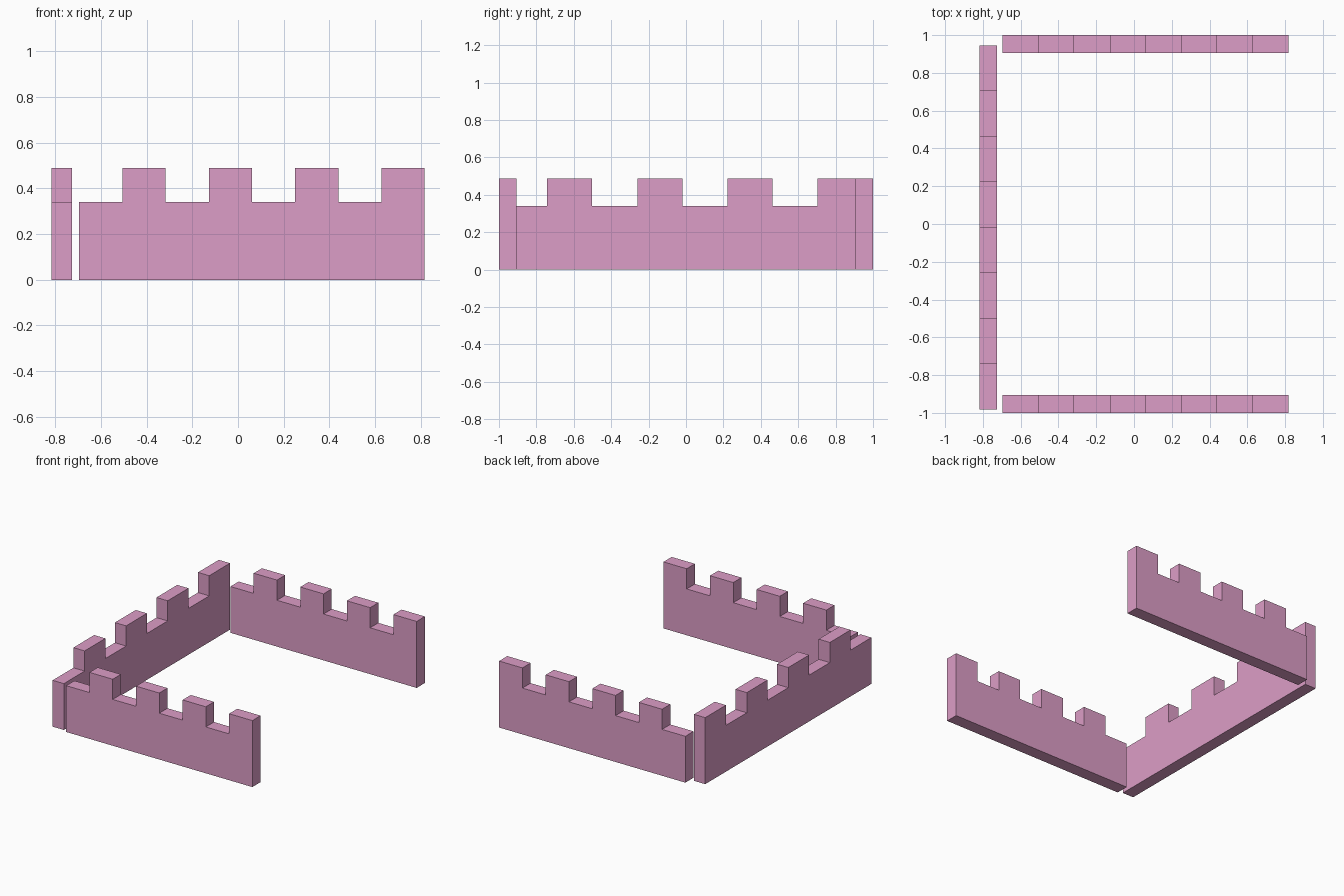
import bpy
import bmesh
from mathutils import Matrix, Vector

if "Cube" in bpy.data.objects:
    bpy.data.objects.remove(bpy.data.objects["Cube"])

LOW, HIGH, STEPS = 0.34, 0.488, 8

pink = bpy.data.materials.new("pink_stone")
pink.diffuse_color = (0.72, 0.34, 0.57, 1)
pink.use_nodes = True
pink.node_tree.nodes["Principled BSDF"].inputs["Base Color"].default_value = pink.diffuse_color


def battlement(name, start, length, thickness, turn=0.0):
    """Extrude a notched profile running along local +x, thick along local +y."""
    step = length / STEPS
    profile = [(0, 0)]
    for i in range(STEPS):
        z = HIGH if i % 2 else LOW
        profile += [(i * step, z), ((i + 1) * step, z)]
    profile.append((length, 0))

    bm = bmesh.new()
    face = bm.faces.new([bm.verts.new((x, 0, z)) for x, z in profile])
    grown = bmesh.ops.extrude_face_region(bm, geom=[face], use_keep_orig=True)
    moved = [v for v in grown["geom"] if isinstance(v, bmesh.types.BMVert)]
    bmesh.ops.translate(bm, verts=moved, vec=(0, thickness, 0))
    bm.transform(Matrix.Translation(Vector(start)) @ Matrix.Rotation(turn, 4, "Z"))
    bmesh.ops.recalc_face_normals(bm, faces=bm.faces)

    mesh = bpy.data.meshes.new(name)
    bm.to_mesh(mesh)
    bm.free()
    mesh.materials.append(pink)
    obj = bpy.data.objects.new(name, mesh)
    bpy.context.collection.objects.link(obj)
    return obj


# Front and back walls, parallel to x
battlement("front_wall", (-0.695, -1.0, 0), 1.512, 0.095)
battlement("back_wall", (-0.695, 0.905, 0), 1.512, 0.095)

# Side wall, parallel to y (turned a quarter, so thickness runs toward -x)
battlement("left_wall", (-0.726, -0.983, 0), 1.927, 0.091, turn=1.5707963)
